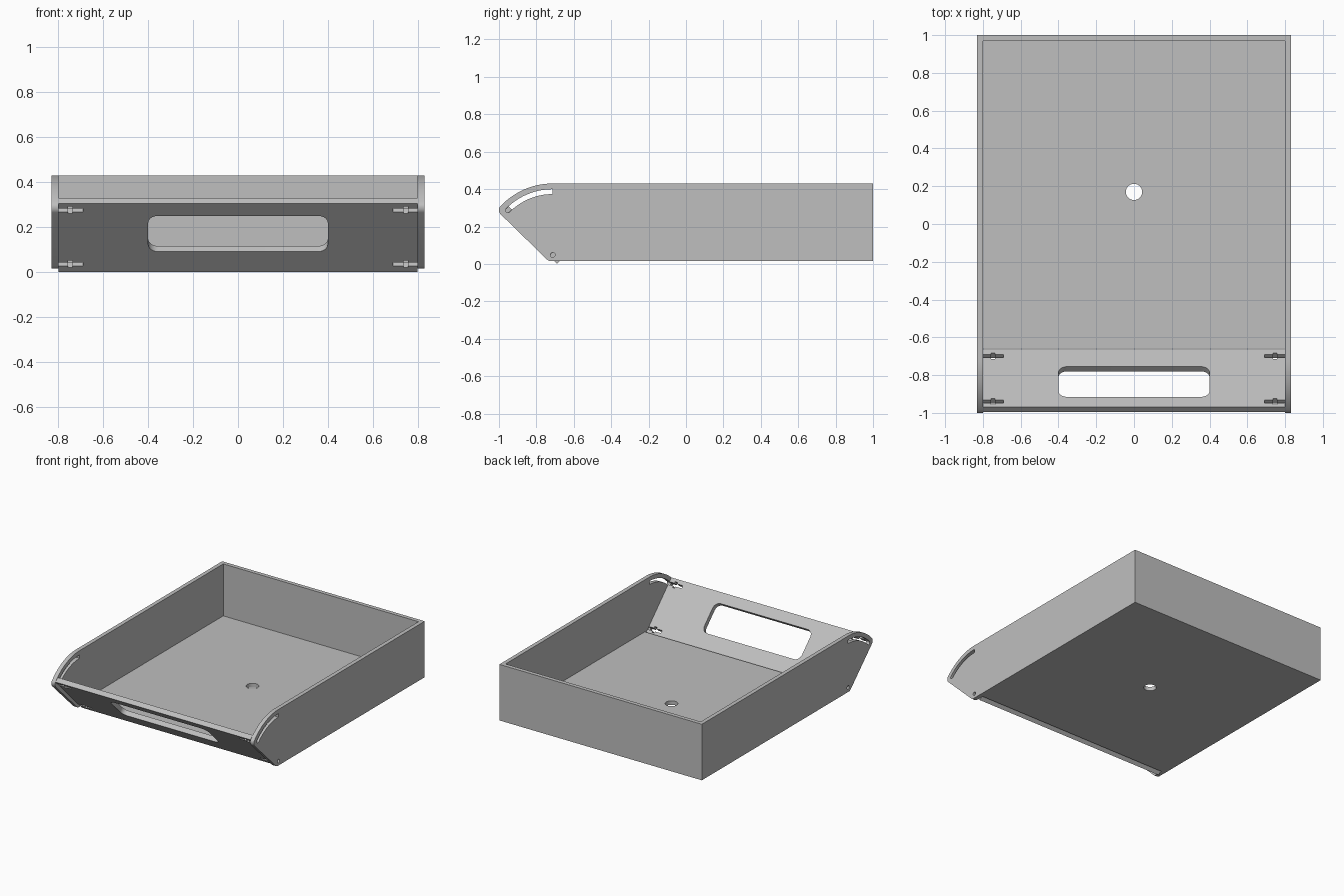
import bpy
from math import sin, cos, radians
from mathutils import Matrix, Vector
import bmesh

cube = bpy.data.objects.get("Cube")
if cube:
    bpy.data.objects.remove(cube, do_unlink=True)

grey = bpy.data.materials.new("plain grey")
grey.use_nodes = True
colour = (0.52, 0.52, 0.52, 1)
grey.diffuse_color = colour
grey.node_tree.nodes["Principled BSDF"].inputs["Base Color"].default_value = colour


def prism(name, points, depth, matrix=Matrix()):
    """Extrude a flat outline by depth, centred on its own plane."""
    bm = bmesh.new()
    face = bm.faces.new([bm.verts.new((a, b, -depth / 2)) for a, b in points])
    moved = bmesh.ops.extrude_face_region(bm, geom=[face])["geom"]
    verts = [v for v in moved if isinstance(v, bmesh.types.BMVert)]
    bmesh.ops.translate(bm, verts=verts, vec=(0, 0, depth))
    bmesh.ops.recalc_face_normals(bm, faces=bm.faces)
    bm.transform(matrix)
    mesh = bpy.data.meshes.new(name)
    bm.to_mesh(mesh)
    bm.free()
    mesh.materials.append(grey)
    obj = bpy.data.objects.new(name, mesh)
    bpy.context.collection.objects.link(obj)
    return obj


def arc(centre, radius, start, end, steps=16):
    angles = [radians(start + (end - start) * i / steps) for i in range(steps + 1)]
    return [(centre[0] + radius * cos(t), centre[1] + radius * sin(t)) for t in angles]


def circle(centre, radius, steps=24):
    return arc(centre, radius, 0, 360, steps)[:-1]


def rect(x0, x1, y0, y1):
    return [(x0, y0), (x1, y0), (x1, y1), (x0, y1)]


def rounded_rect(w, h, r, cy):
    points = []
    for sx, sy, start in ((1, 1, 0), (-1, 1, 90), (-1, -1, 180), (1, -1, 270)):
        points += arc((sx * (w / 2 - r), cy + sy * (h / 2 - r)), r, start, start + 90, 8)
    return points


def cut(obj, points, depth, matrix=Matrix()):
    cutter = prism("cutter", points, depth, matrix)
    cutter.hide_render = True
    mod = obj.modifiers.new("cut", "BOOLEAN")
    mod.operation, mod.solver, mod.object = "DIFFERENCE", "EXACT", cutter
    bpy.context.view_layer.objects.active = obj
    bpy.ops.object.modifier_apply(modifier=mod.name)
    bpy.data.objects.remove(cutter, do_unlink=True)


# Outline in (y, z), swept along x
sideways = Matrix(((0, 0, 1, 0), (1, 0, 0, 0), (0, 1, 0, 0), (0, 0, 0, 1)))
pivot = (-0.7125, 0.0485)

# Tray body: swept side outline, hollowed out
outline = [(1, 0.015), (1, 0.43)]
outline += arc(pivot, 0.3815, 90, 138, 20)
outline += arc((-0.965, 0.289), 0.035, 165, 225, 8)
outline += arc((-0.72, 0.05), 0.035, 225, 270, 8)
tray = prism("tray_body", outline, 1.66, sideways)
cut(tray, rect(-2, 0.97, 0.045, 1), 1.6, sideways)
cut(tray, rect(-2, -0.66, -1, 0.5), 1.6, sideways)

# Curved guide slots and pivot holes through both sides
slot = arc(pivot, 0.351, 90, 135)
slot += arc((pivot[0] + 0.338 * cos(radians(135)), pivot[1] + 0.338 * sin(radians(135))),
            0.013, 135, 315, 10)[1:-1]
slot += arc(pivot, 0.325, 135, 90)
cut(tray, slot, 3, sideways)
cut(tray, circle(pivot, 0.013), 3, sideways)

# Hole in the floor
cut(tray, circle((0, 0.17), 0.043, 40), 0.3)

# Tilted front panel with hand opening
tilt = Matrix.Translation(Vector((0, -0.83, 0.165))) @ Matrix.Rotation(radians(135), 4, "X")
panel = prism("front_panel", rect(-0.799, 0.799, -0.2155, 0.2155), 0.0354, tilt)
cut(panel, rounded_rect(0.8, 0.226, 0.045, 0.025), 0.2, tilt)

# Bolt slots with nut pockets at the panel corners
for side in (-1, 1):
    for height in (-0.167, 0.173):
        a, n, w = 0.69, 0.022, 0.0105
        cross = [(a, -w), (0.737, -w), (0.737, -n), (0.758, -n), (0.758, -w), (0.82, -w),
                 (0.82, w), (0.758, w), (0.758, n), (0.737, n), (0.737, w), (a, w)]
        cut(panel, [(side * x, y + height) for x, y in cross], 0.2, tilt)

for obj in (tray, panel):
    bpy.ops.object.select_all(action="DESELECT")
    obj.select_set(True)
    bpy.context.view_layer.objects.active = obj
    bpy.ops.object.shade_smooth_by_angle(angle=radians(30))
